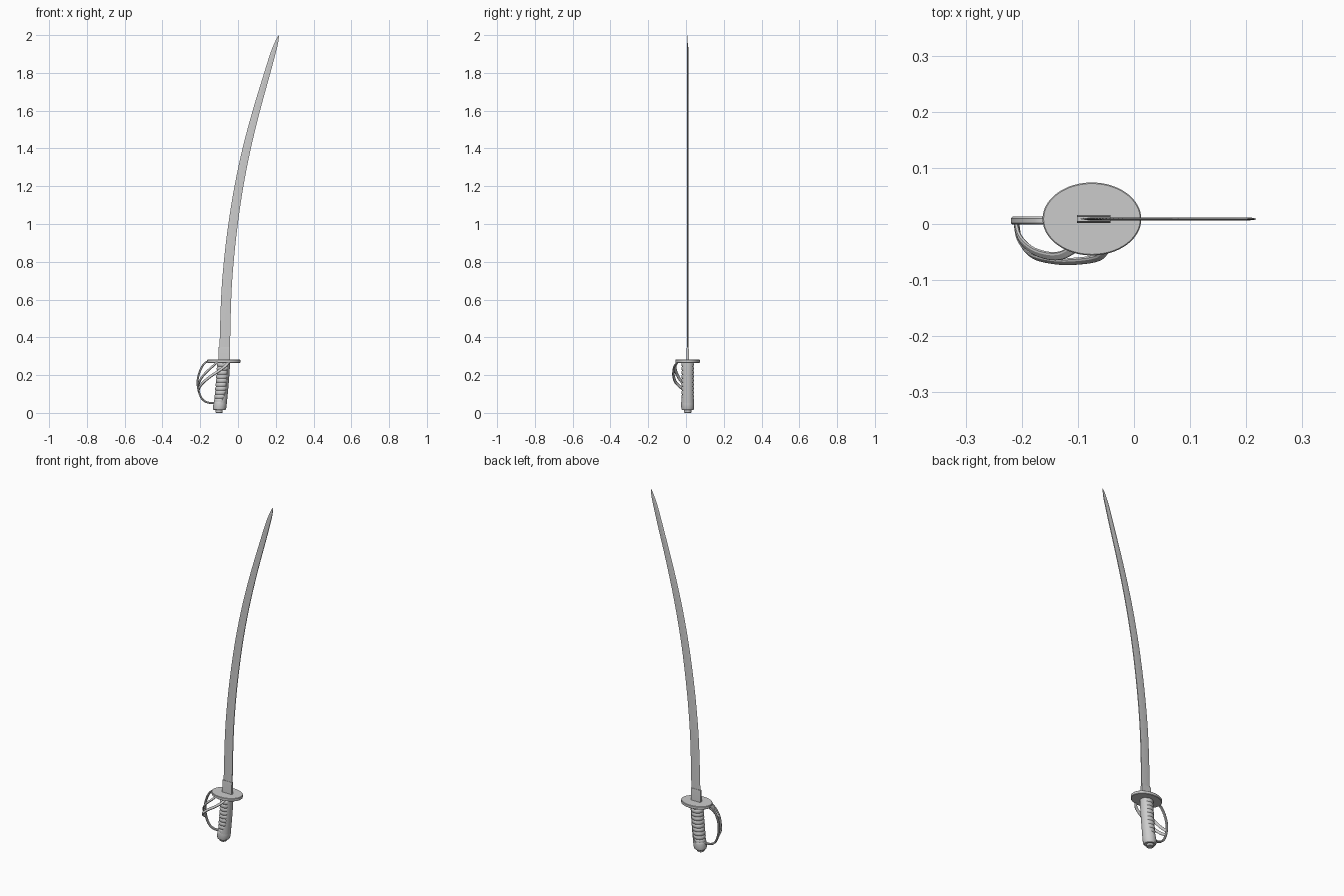
import bpy, bmesh, math
from mathutils import Vector

if "Cube" in bpy.data.objects:
    bpy.data.objects.remove(bpy.data.objects["Cube"])

Y = 0.009  # plane of the blade


def make(name, rings, smooth=30, closed=True):
    """Skin a list of equal-length point rings, capping both ends."""
    bm = bmesh.new()
    vs = [[bm.verts.new(p) for p in r] for r in rings]
    n = len(vs[0])
    for a, b in zip(vs, vs[1:]):
        for i in range(n):
            j = (i + 1) % n
            bm.faces.new((a[i], a[j], b[j], b[i]))
    bm.faces.new(vs[0][::-1])
    bm.faces.new(vs[-1])
    bmesh.ops.recalc_face_normals(bm, faces=bm.faces)
    me = bpy.data.meshes.new(name)
    bm.to_mesh(me)
    bm.free()
    ob = bpy.data.objects.new(name, me)
    bpy.context.collection.objects.link(ob)
    bpy.context.view_layer.objects.active = ob
    ob.select_set(True)
    bpy.ops.object.shade_smooth_by_angle(angle=math.radians(smooth))
    ob.select_set(False)
    return ob


def spline(pts, steps=6):
    """Catmull-Rom through the points."""
    p = [Vector(q) for q in pts]
    p = [2 * p[0] - p[1]] + p + [2 * p[-1] - p[-2]]
    out = []
    for i in range(1, len(p) - 2):
        a, b, c, d = p[i - 1:i + 3]
        for k in range(steps):
            t = k / steps
            out.append(0.5 * (2 * b + (c - a) * t + (2 * a - 5 * b + 4 * c - d) * t * t
                              + (3 * b - a - 3 * c + d) * t ** 3))
    return out + [p[-2]]


def ellipse(cx, z, rx, ry, n=32):
    return [(cx + rx * math.cos(2 * math.pi * i / n),
             Y + ry * math.sin(2 * math.pi * i / n), z) for i in range(n)]


def axis_x(z):
    return -0.078 - 0.022 * max(0, (0.26 - z) / 0.26) ** 1.3


def strap(name, pts, w, t):
    """Flat bar following a path, its wide face turned away from the grip."""
    path = spline(pts)
    rings = []
    for i, p in enumerate(path):
        tan = (path[min(i + 1, len(path) - 1)] - path[max(i - 1, 0)]).normalized()
        out = p - Vector((-0.085, Y, 0.16))
        out = (out - tan * out.dot(tan)).normalized()
        side = tan.cross(out)
        rings.append([p + side * a * w / 2 + out * b * t / 2
                      for a, b in ((-1, -.5), (-.6, -1), (.6, -1), (1, -.5),
                                   (1, .5), (.6, 1), (-.6, 1), (-1, .5))])
    return make(name, rings)


# Blade: (centre x, half width, z), wedge section with the edge on the convex side
stations = spline([(-0.072, .028, .27), (-0.063, .027, .6), (-0.049, .026, .8),
                   (-0.026, .025, 1.0), (0.005, .0235, 1.2), (0.046, .022, 1.4),
                   (0.097, .0195, 1.6), (0.155, .0165, 1.8), (0.184, .014, 1.9),
                   (0.2, .0105, 1.95), (0.211, .005, 1.985), (0.217, .0006, 2.0)], 4)
rings = []
for s in stations:
    x, h, z = s
    t = 0.003 * min(1, h / 0.012)
    rings.append([(x - h, Y, z), (x - h * .3, Y - t, z), (x + h, Y - t * .8, z),
                  (x + h, Y + t * .8, z), (x - h * .3, Y + t, z)])
make("blade", rings, 15)

# Collar plates either side of the blade root
make("blade_collar", [[(-0.072 + a * .03, Y + b * h, z) for a, b in
                       ((-1, -1), (1, -1), (1, 1), (-1, 1))]
                      for z, h in ((.27, .0075), (.335, .006), (.35, .0045))])

# Oval guard disc
make("guard", [ellipse(-0.075, z, .088 - d, .065 - d, 64)
               for z, d in ((.265, .002), (.267, 0), (.28, 0), (.282, .002))])

# Ribbed grip
rings = []
ribs, sub = 10, 6
for i in range(ribs * sub + 1):
    z = 0.055 + 0.212 * i / (ribs * sub)
    r = 0.0035 * abs(math.sin(math.pi * i / sub)) ** 0.6
    rings.append(ellipse(axis_x(z), z, .0305 + r, .0295 + r))
make("grip", rings, 40)

# Smooth back strap covering the rear of the grip
rings = []
for i in range(17):
    z = 0.05 + 0.216 * i / 16
    half = math.radians(48 + 45 * max(0, 1 - i / 6) ** 2)
    ang = [half * (2 * k / 12 - 1) for k in range(13)]
    rings.append([(axis_x(z) + r * math.cos(a), Y + (r - .001) * math.sin(a), z)
                  for r, seq in ((.0355, ang), (.029, ang[::-1])) for a in seq])
make("back_strap", rings)

# Pommel and end button
make("pommel", [ellipse(axis_x(z), z, r, r - .001) for z, r in
                ((.014, .029), (.018, .033), (.03, .0355), (.05, .0355), (.06, .034), (.064, .031))])
make("pommel_button", [ellipse(-0.1, z, r, r) for z, r in ((0, .016), (.003, .019), (.016, .019))])

# Knuckle bow and the two side branches
strap("knuckle_bow", [(-.145, .006, .273), (-.17, .006, .268), (-.193, .006, .24),
                      (-.21, .006, .195), (-.214, .006, .15), (-.205, .006, .105),
                      (-.188, .006, .072), (-.16, .006, .055), (-.12, .006, .052)], .014, .01)
strap("outer_branch", [(-.21, .004, .115), (-.203, -.03, .137), (-.18, -.056, .165),
                       (-.14, -.066, .197), (-.1, -.066, .223), (-.065, -.06, .25),
                       (-.05, -.046, .27)], .015, .008)
strap("inner_branch", [(-.211, .004, .14), (-.203, -.025, .168), (-.182, -.046, .2),
                       (-.155, -.056, .228), (-.13, -.056, .25), (-.108, -.045, .271)], .015, .008)
